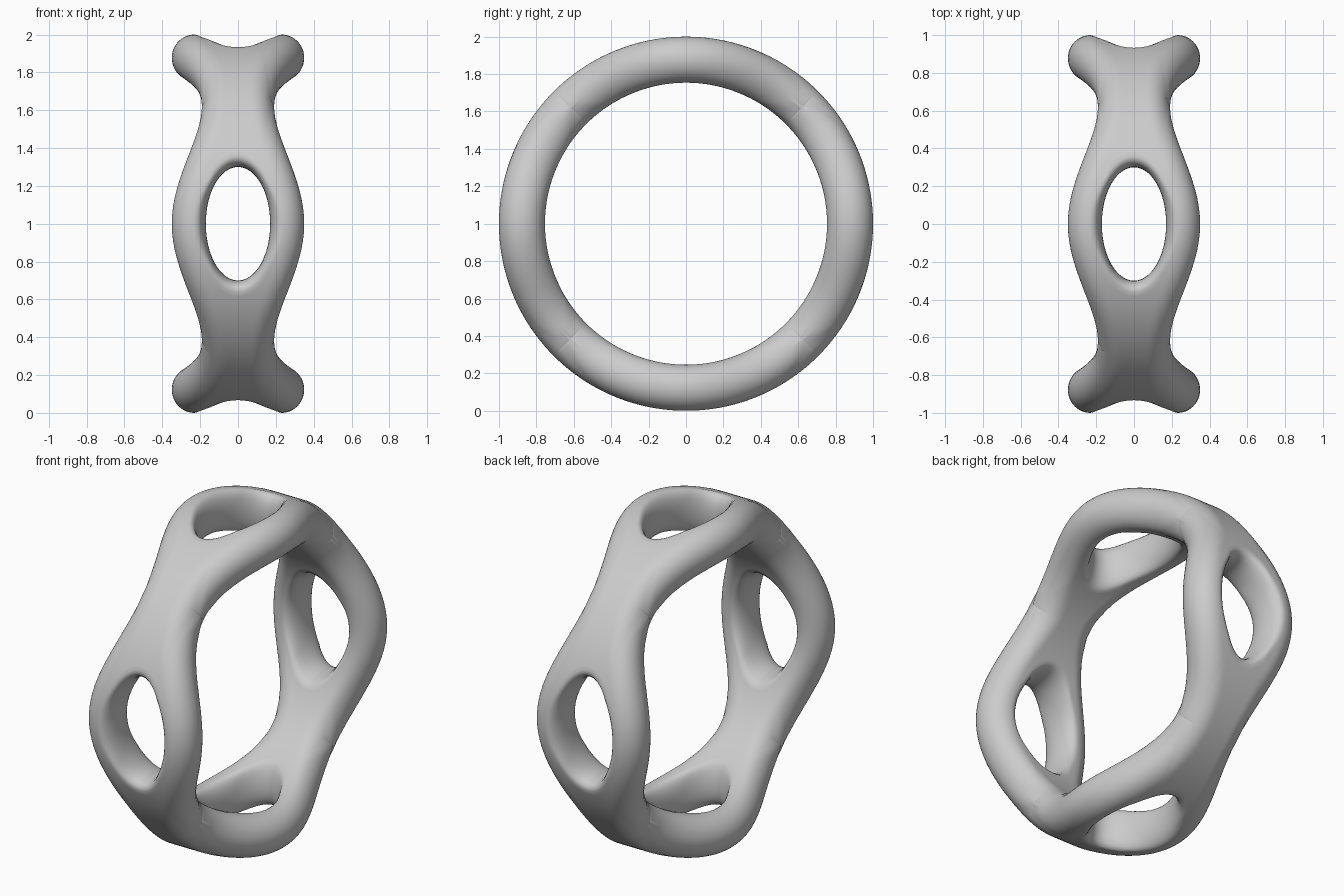
import bpy, bmesh
from math import sin, cos, asin, sqrt, pi, hypot

cube = bpy.data.objects.get("Cube")
if cube:
    bpy.data.objects.remove(cube)

MID, HALF = 0.877, 0.123          # ring mid radius and half thickness
HOLE_W, HOLE_L = 0.17, 0.30       # oval hole half width and half length
SPOKES, STEPS = 96, 20            # grid around and away from each hole


def side_edge(a):
    """Half width of the wavy band at an angle from the hole centre."""
    return 0.27 + 0.08 * cos(4 * a)


def rounded(u):
    """Quarter-round profile, flat beyond one."""
    u = min(max(u, 0), 1)
    return sqrt(1 - (1 - u) ** 2)


def surface_point(spoke, step, side):
    """Point between the hole rim (step 0) and the border of its quarter."""
    phi = 2 * pi * spoke / SPOKES
    c, s = cos(phi), sin(phi)
    m = max(abs(c), abs(s))
    t = (1 - cos(pi * step / STEPS)) / 2
    x0, a0 = HOLE_W * c, asin(HOLE_L * s / MID)
    a1 = pi / 4 * s / m
    x1 = side_edge(a1) * c / m
    x, a = x0 + (x1 - x0) * t, a0 + (a1 - a0) * t
    from_hole = t * hypot(x1 - x0, (a1 - a0) * MID)
    from_side = side_edge(a) - abs(x)
    if step == STEPS and abs(c) >= abs(s) - 1e-6:
        from_side = 0
    r = MID + side * HALF * rounded(from_hole / 0.06) * rounded(from_side / 0.12)
    # hole walls run straight through, quarter borders run radially
    along = sin(a) * (MID + (r - MID) * t)
    return x, along, sqrt(r * r - along * along)


# Four quarters, each with one hole, outer and inner skins
bm = bmesh.new()
for quarter in range(4):
    ca, sa = cos(quarter * pi / 2), sin(quarter * pi / 2)
    for side in (1, -1):
        grid = []
        for i in range(SPOKES):
            row = []
            for j in range(STEPS + 1):
                x, u, v = surface_point(i, j, side)
                row.append(bm.verts.new((x, u * ca - v * sa, 1 + u * sa + v * ca)))
            grid.append(row)
        for i in range(SPOKES):
            p, q = grid[i], grid[(i + 1) % SPOKES]
            for j in range(STEPS):
                bm.faces.new((p[j], p[j + 1], q[j + 1], q[j]))
bmesh.ops.remove_doubles(bm, verts=bm.verts, dist=0.00005)
bmesh.ops.recalc_face_normals(bm, faces=bm.faces)
for f in bm.faces:
    f.smooth = True

mesh = bpy.data.meshes.new("openwork_ring")
bm.to_mesh(mesh)
bm.free()
ring = bpy.data.objects.new("openwork_ring", mesh)
bpy.context.collection.objects.link(ring)

# Plain grey
grey = bpy.data.materials.new("light_grey")
grey.use_nodes = True
colour = (0.6, 0.6, 0.6, 1)
grey.diffuse_color = colour
grey.node_tree.nodes["Principled BSDF"].inputs["Base Color"].default_value = colour
mesh.materials.append(grey)
